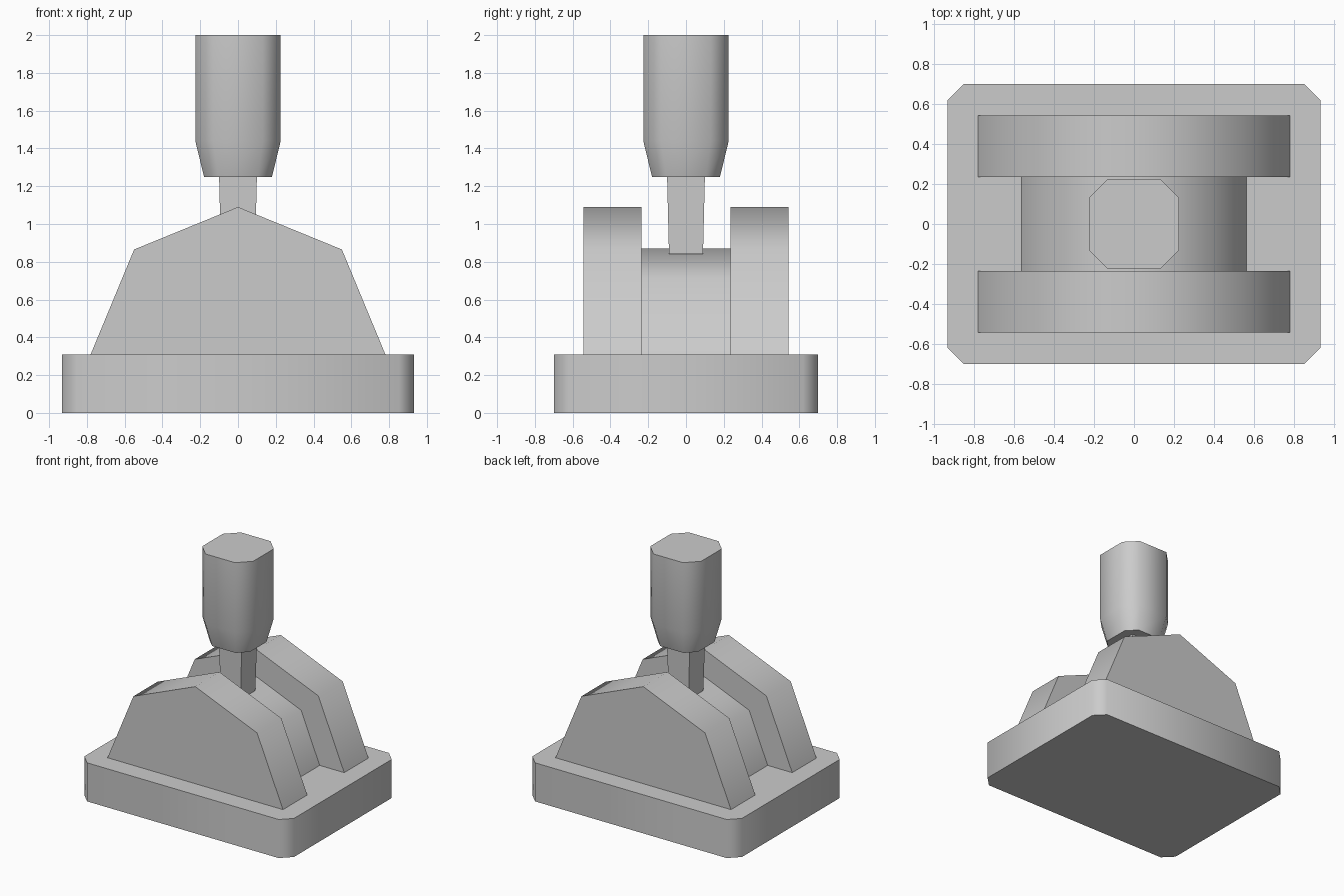
import bpy, math

if "Cube" in bpy.data.objects:
    bpy.data.objects.remove(bpy.data.objects["Cube"])


def make(name, verts, faces):
    mesh = bpy.data.meshes.new(name)
    mesh.from_pydata(verts, [], faces)
    obj = bpy.data.objects.new(name, mesh)
    bpy.context.collection.objects.link(obj)
    bpy.ops.object.select_all(action='DESELECT')
    obj.select_set(True)
    bpy.context.view_layer.objects.active = obj
    bpy.ops.object.shade_smooth_by_angle(angle=math.radians(60))
    return obj


def loft(name, rings):
    """Skin equal-length rings and cap both ends."""
    n = len(rings[0])
    verts = [v for ring in rings for v in ring]
    faces = [list(range(n))[::-1], list(range(len(verts) - n, len(verts)))]
    for k in range(len(rings) - 1):
        for i in range(n):
            a, b = k * n + i, k * n + (i + 1) % n
            faces.append([a, b, b + n, a + n])
    return make(name, verts, faces)


def cut_rect(hx, hy, c, z):
    """Counter-clockwise rectangle with cut corners."""
    return [(hx, -hy + c, z), (hx, hy - c, z), (hx - c, hy, z), (-hx + c, hy, z),
            (-hx, hy - c, z), (-hx, -hy + c, z), (-hx + c, -hy, z), (hx - c, -hy, z)]


def square(h, z):
    return [(h, -h, z), (h, h, z), (-h, h, z), (-h, -h, z)]


BASE_TOP = 0.31


def hump(name, scale, y0, y1):
    """Five-point hump profile extruded along y."""
    half = [(0.78, 0), (0.55, 0.555), (0, 0.78)]
    pts = half + [(-x, z) for x, z in half[1::-1]]
    rings = [[(x * scale, y, BASE_TOP + z * scale) for x, z in reversed(pts)]
             for y in (y0, y1)]
    return loft(name, rings[::-1] if y0 > y1 else rings)


# Base slab with cut corners
loft("base", [cut_rect(0.932, 0.70, 0.08, z) for z in (0, BASE_TOP)])

# Two outer cheeks and the smaller pivot block between them
hump("front_cheek", 1.0, -0.543, -0.235)
hump("back_cheek", 1.0, 0.235, 0.543)
hump("pivot_block", 0.72, -0.235, 0.235)

# Square lever stem, slightly tapered
loft("stem", [square(0.09, 0.84), square(0.1, 1.25)])

# Octagonal grip with a tapered lower end
loft("grip", [cut_rect(h, h, h * 0.42, z)
              for h, z in ((0.18, 1.25), (0.226, 1.44), (0.226, 2.0))])

# Make every face point outward
for obj in bpy.context.collection.objects:
    bpy.ops.object.select_all(action='DESELECT')
    obj.select_set(True)
    bpy.context.view_layer.objects.active = obj
    bpy.ops.object.mode_set(mode='EDIT')
    bpy.ops.mesh.select_all(action='SELECT')
    bpy.ops.mesh.normals_make_consistent(inside=False)
    bpy.ops.object.mode_set(mode='OBJECT')
